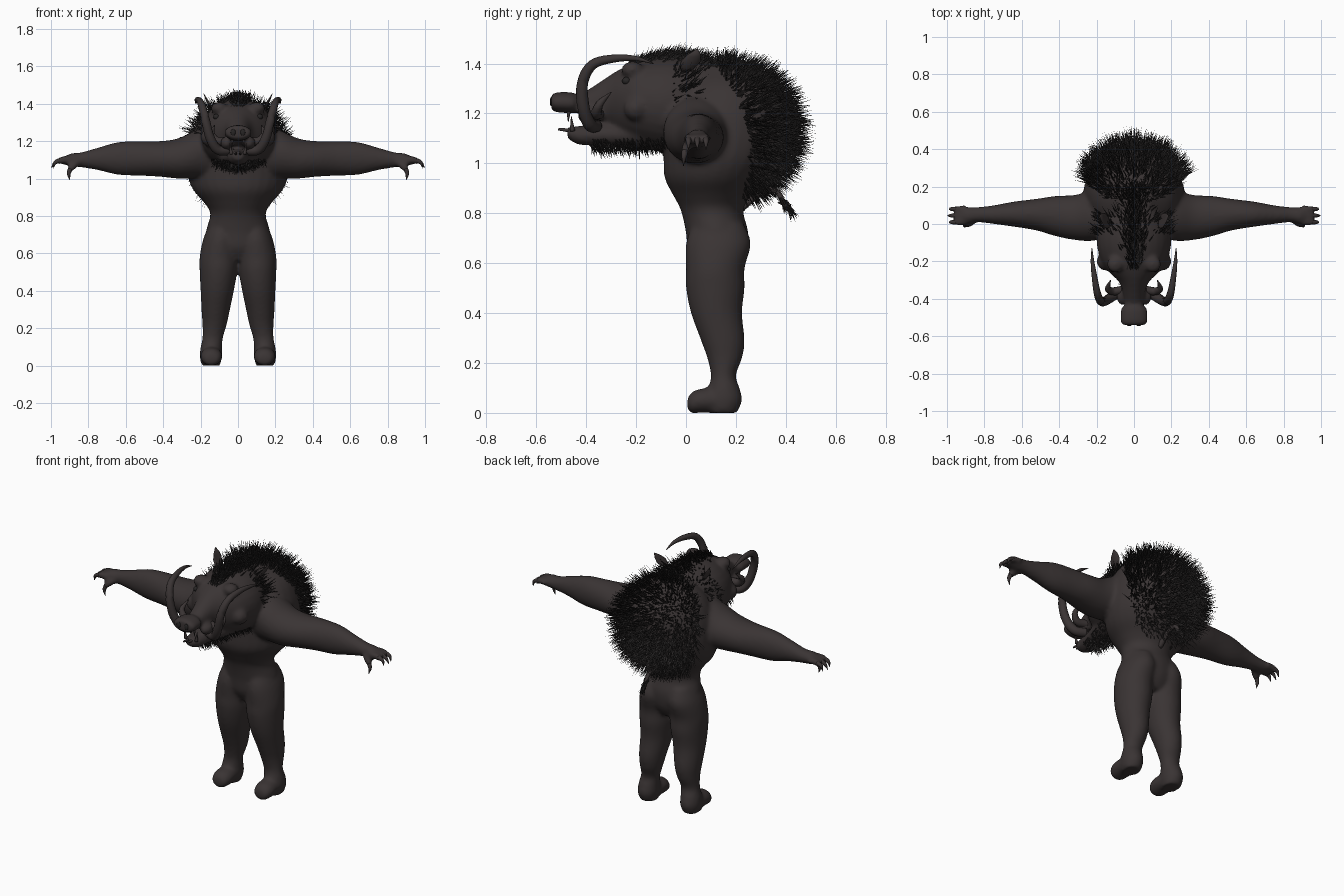
import bpy, bmesh, math, random
from mathutils import Vector

random.seed(4)
cube = bpy.data.objects.get("Cube")
if cube:
    bpy.data.objects.remove(cube)


def material(name, rgb):
    m = bpy.data.materials.new(name)
    m.use_nodes = True
    m.diffuse_color = (*rgb, 1)
    m.node_tree.nodes["Principled BSDF"].inputs["Base Color"].default_value = (*rgb, 1)
    return m


HIDE = material("dark brown hide", (0.042, 0.034, 0.034))
HAIR = material("black bristle", (0.02, 0.018, 0.018))


def finish(name, bm, mat, smooth=True):
    bmesh.ops.recalc_face_normals(bm, faces=bm.faces)
    me = bpy.data.meshes.new(name)
    bm.to_mesh(me)
    bm.free()
    me.materials.append(mat)
    for p in me.polygons:
        p.use_smooth = smooth
    ob = bpy.data.objects.new(name, me)
    bpy.context.collection.objects.link(ob)
    return ob


def spline(rows, steps=5):
    """Smooth curve through rows of numbers."""
    rows = [Vector(r) for r in rows]
    p = [rows[0]] + rows + [rows[-1]]
    out = []
    for a, b, c, d in zip(p, p[1:], p[2:], p[3:]):
        for i in range(steps):
            t = i / steps
            out.append(0.5 * (2 * b + (c - a) * t + (2 * a - 5 * b + 4 * c - d) * t * t
                              + (3 * b - a - 3 * c + d) * t ** 3))
    return out + [rows[-1]]


def skin(bm, rings):
    rings = [[bm.verts.new(v) for v in r] for r in rings]
    n = len(rings[0])
    for a, b in zip(rings, rings[1:]):
        for i in range(n):
            j = (i + 1) % n
            bm.faces.new((a[i], a[j], b[j], b[i]))
    bm.faces.new(rings[0])
    bm.faces.new(rings[-1][::-1])


def loft(bm, axis, rows, side=1):
    """Rows: place on the axis, min and max of both cross directions."""
    rings = []
    for t, a0, a1, b0, b1 in spline(rows):
        ring = []
        for i in range(28):
            w = math.tau * i / 28
            co = [(a0 + a1) / 2 + (a1 - a0) / 2 * math.cos(w),
                  (b0 + b1) / 2 + (b1 - b0) / 2 * math.sin(w)]
            co.insert(axis, t)
            co[0] *= side
            ring.append(co)
        rings.append(ring)
    skin(bm, rings)


def tube(bm, rows, side=1, n=10):
    """Round tapering horn; rows: x, y, z, radius."""
    pts = spline(rows)
    rings = []
    for k, p in enumerate(pts):
        d = pts[min(k + 1, len(pts) - 1)].xyz - pts[max(k - 1, 0)].xyz
        u = d.cross(Vector((0.31, 0.2, 0.93))).normalized()
        v = d.cross(u).normalized()
        ring = []
        for i in range(n):
            w = math.tau * i / n
            q = p.xyz + (u * math.cos(w) + v * math.sin(w)) * p[3]
            ring.append((q.x * side, q.y, q.z))
        rings.append(ring)
    skin(bm, rings)


def ball(bm, centre, size):
    r = bmesh.ops.create_uvsphere(bm, u_segments=20, v_segments=12, radius=1)
    bmesh.ops.scale(bm, verts=r["verts"], vec=size)
    bmesh.ops.translate(bm, verts=r["verts"], vec=centre)


# Body: torso, head, jaw and limbs fused into one skin
body = bmesh.new()
loft(body, 2, [(.56, -.1, .1, .05, .2), (.63, -.16, .16, .01, .24), (.72, -.17, .17, 0, .25),
               (.81, -.148, .148, -.02, .23), (.87, -.18, .18, -.05, .26), (.94, -.24, .24, -.085, .32),
               (1.02, -.27, .27, -.09, .37), (1.12, -.27, .27, -.09, .4), (1.22, -.25, .25, -.08, .4),
               (1.31, -.2, .2, -.03, .36), (1.39, -.09, .09, .05, .24)])
loft(body, 1, [(.12, -.14, .14, 1.08, 1.39), (0, -.19, .19, 1.04, 1.42), (-.1, -.2, .2, 1.05, 1.425),
               (-.2, -.175, .175, 1.08, 1.405), (-.26, -.13, .13, 1.11, 1.38), (-.31, -.08, .08, 1.15, 1.35),
               (-.37, -.058, .058, 1.18, 1.31), (-.43, -.05, .05, 1.2, 1.275), (-.455, -.07, .07, 1.2, 1.285),
               (-.52, -.073, .073, 1.205, 1.285), (-.54, -.06, .06, 1.215, 1.275)])
loft(body, 1, [(-.1, -.12, .12, 1.05, 1.18), (-.22, -.1, .1, 1.06, 1.17), (-.34, -.065, .065, 1.07, 1.16),
               (-.43, -.05, .05, 1.075, 1.15), (-.475, -.03, .03, 1.1, 1.145)])
for s in (1, -1):
    # leg and foot
    loft(body, 2, [(.76, .02, .15, .03, .23), (.68, .0, .185, 0, .26), (.58, .0, .205, 0, .235),
                   (.5, .005, .205, .0, .235), (.4, .022, .2, .02, .225), (.29, .045, .195, .06, .235),
                   (.22, .06, .19, .085, .225), (.15, .08, .19, .1, .2), (.1, .085, .2, .09, .215),
                   (.05, .085, .205, .08, .225), (0, .095, .195, .09, .205)], s)
    loft(body, 1, [(.19, .1, .19, 0, .09), (.1, .085, .2, 0, .1), (.05, .085, .2, 0, .095),
                   (.02, .095, .19, 0, .08), (.005, .115, .17, .015, .055)], s)
    # arm and palm
    loft(body, 0, [(.1, -.06, .17, .99, 1.29), (.22, -.09, .175, 1.0, 1.26), (.32, -.085, .155, 1.0, 1.215),
                   (.42, -.065, .15, 1.01, 1.2), (.52, -.035, .135, 1.015, 1.2), (.64, -.015, .12, 1.02, 1.195),
                   (.75, .0, .1, 1.045, 1.165), (.84, .01, .09, 1.06, 1.14), (.89, .0, .09, 1.065, 1.135),
                   (.935, .01, .08, 1.075, 1.115)], s)
    for k in range(3):
        y = .01 + .035 * k
        tube(body, [(.9, y, 1.1, .02), (.94, y, 1.1, .019), (.965, y, 1.085, .014)], s)
    tube(body, [(.86, .02, 1.085, .022), (.89, -.002, 1.06, .02), (.905, -.006, 1.04, .014)], s)
    # brow, cheek wart and buttock
    ball(body, (.1 * s, -.215, 1.375), (.045, .045, .034))
    ball(body, (.15 * s, -.2, 1.22), (.05, .05, .05))
    ball(body, (.06 * s, -.385, 1.19), (.035, .05, .035))
body_ob = finish("body", body, HIDE)
mod = body_ob.modifiers.new("fuse", "REMESH")
mod.mode = "VOXEL"
mod.voxel_size = 0.011
mod.use_smooth_shade = True
mod = body_ob.modifiers.new("soften", "SMOOTH")
mod.iterations = 6

for s, label in ((1, "left"), (-1, "right")):
    # tusks
    bm = bmesh.new()
    tube(bm, [(.05, -.36, 1.15, .026), (.11, -.385, 1.155, .026), (.15, -.41, 1.22, .025),
              (.175, -.415, 1.32, .023), (.195, -.375, 1.395, .02), (.21, -.29, 1.42, .016),
              (.222, -.2, 1.42, .01), (.225, -.13, 1.4, .002)], s)
    finish(label + "_great_tusk", bm, HIDE)
    bm = bmesh.new()
    tube(bm, [(.05, -.35, 1.2, .024), (.11, -.36, 1.2, .022), (.14, -.345, 1.24, .016),
              (.125, -.3, 1.285, .002)], s)
    finish(label + "_small_tusk", bm, HIDE)
    # eye
    bm = bmesh.new()
    ball(bm, (.115 * s, -.238, 1.33), (.018, .018, .016))
    finish(label + "_eye", bm, HAIR)
    # nostril
    bm = bmesh.new()
    ball(bm, (.026 * s, -.54, 1.247), (.013, .006, .018))
    finish(label + "_nostril", bm, HAIR)
    # ear: cupped leaf
    bm = bmesh.new()
    rings = []
    for k, (r, d) in enumerate([(.02, 0), (.034, .025), (.04, .05), (.028, .08), (.004, .11)]):
        c = Vector((.13 + d * .5, .0 + d * .4, 1.37 + d * .8))
        rings.append([((c.x + .2 * r * math.sin(w)) * s, c.y + r * math.cos(w),
                       c.z - .3 * r * math.sin(w) ** 2) for w in [math.tau * i / 12 for i in range(12)]])
    skin(bm, rings)
    finish(label + "_ear", bm, HIDE)
    # claws
    bm = bmesh.new()
    for k in range(3):
        y = .01 + .035 * k
        tip = .998 - .012 * abs(k - 1)
        tube(bm, [(.95, y, 1.098, .013), (.978, y, 1.085, .01), (tip, y, 1.055, .001)], s, 8)
    tube(bm, [(.897, -.004, 1.05, .013), (.905, -.008, 1.025, .01), (.898, -.01, .99, .001)], s, 8)
    finish(label + "_claws", bm, HIDE)
    # teeth
    bm = bmesh.new()
    tube(bm, [(.03 * s, -.47, 1.215, .01), (.035 * s, -.472, 1.165, .001)], 1, 8)
    tube(bm, [(.035 * s, -.455, 1.13, .011), (.045 * s, -.46, 1.19, .001)], 1, 8)
    tube(bm, [(.012 * s, -.45, 1.13, .01), (.012 * s, -.512, 1.137, .005)], 1, 8)
    finish(label + "_teeth", bm, HIDE)


# Bristles: thin three sided spikes
def jitter(a):
    return Vector([random.uniform(-a, a) for _ in range(3)])


def bristle(bm, base, direction, length, radius=.005):
    d = direction.normalized()
    u = d.orthogonal().normalized()
    v = d.cross(u)
    base = base - d * .015
    ring = [bm.verts.new(base + radius * (u * math.cos(w) + v * math.sin(w)))
            for w in (0, math.tau / 3, math.tau * 2 / 3)]
    tip = bm.verts.new(base + d * (length + .015))
    for i in range(3):
        bm.faces.new((ring[i], ring[(i + 1) % 3], tip))


# back mane over the hump
bm = bmesh.new()
centre, size = Vector((0, .15, 1.13)), Vector((.27, .25, .255))
while len(bm.faces) < 8500:
    n = Vector([random.gauss(0, 1) for _ in range(3)]).normalized()
    if n.y < .12 + .3 * abs(n.x) - .35 * max(n.z, 0) or n.z < -.93:
        continue
    base = centre + Vector((n.x * size.x, n.y * size.y, n.z * size.z))
    lay = n + Vector((0, .35, -.1)) + jitter(.45)
    bristle(bm, base, lay, random.uniform(.06, .135) * (.75 + .25 * max(n.y, 0)))
finish("back_mane", bm, HAIR, False)

# crest over the top of the head
bm = bmesh.new()
for i in range(650):
    t = random.random()
    x = random.gauss(0, .018 + .03 * t)
    base = Vector((x, -.24 + .42 * t, 1.39 + .035 * math.sin(math.pi * min(1, t * 1.3)) - 3 * x * x))
    bristle(bm, base, Vector((x * 5, .7, .7)) + jitter(.4), random.uniform(.03, .06) + .03 * t)
finish("head_crest", bm, HAIR, False)

# beard and neck ruff
bm = bmesh.new()
for i in range(420):
    y = random.uniform(-.38, -.08)
    w = random.uniform(-1.2, 1.2)
    r = .055 + .35 * max(0, y + .35) if y < -.2 else .11 + .4 * (y + .2)
    base = Vector((r * math.sin(w), y, 1.13 - .065 * math.cos(w)))
    bristle(bm, base, Vector((math.sin(w) * .5, .3, -1)) + jitter(.4), random.uniform(.02, .055))
for i in range(420):
    w = random.uniform(-2.6, 2.6)
    base = Vector((.195 * math.sin(w), random.uniform(-.06, .06), 1.23 - .18 * math.cos(w)))
    bristle(bm, base, Vector((math.sin(w), .6, -math.cos(w))) + jitter(.4), random.uniform(.03, .07))
finish("beard_and_ruff", bm, HAIR, False)

# tail with tuft
bm = bmesh.new()
tube(bm, [(0, .22, .82, .016), (0, .3, .885, .014), (0, .36, .89, .012), (0, .39, .845, .01), (0, .415, .81, .007)])
finish("tail", bm, HIDE)
bm = bmesh.new()
for i in range(70):
    base = Vector((0, .385, .85)).lerp(Vector((0, .42, .805)), random.random()) + jitter(.008)
    bristle(bm, base, Vector((0, .5, -.8)) + jitter(.45), random.uniform(.025, .05))
finish("tail_tuft", bm, HAIR, False)
